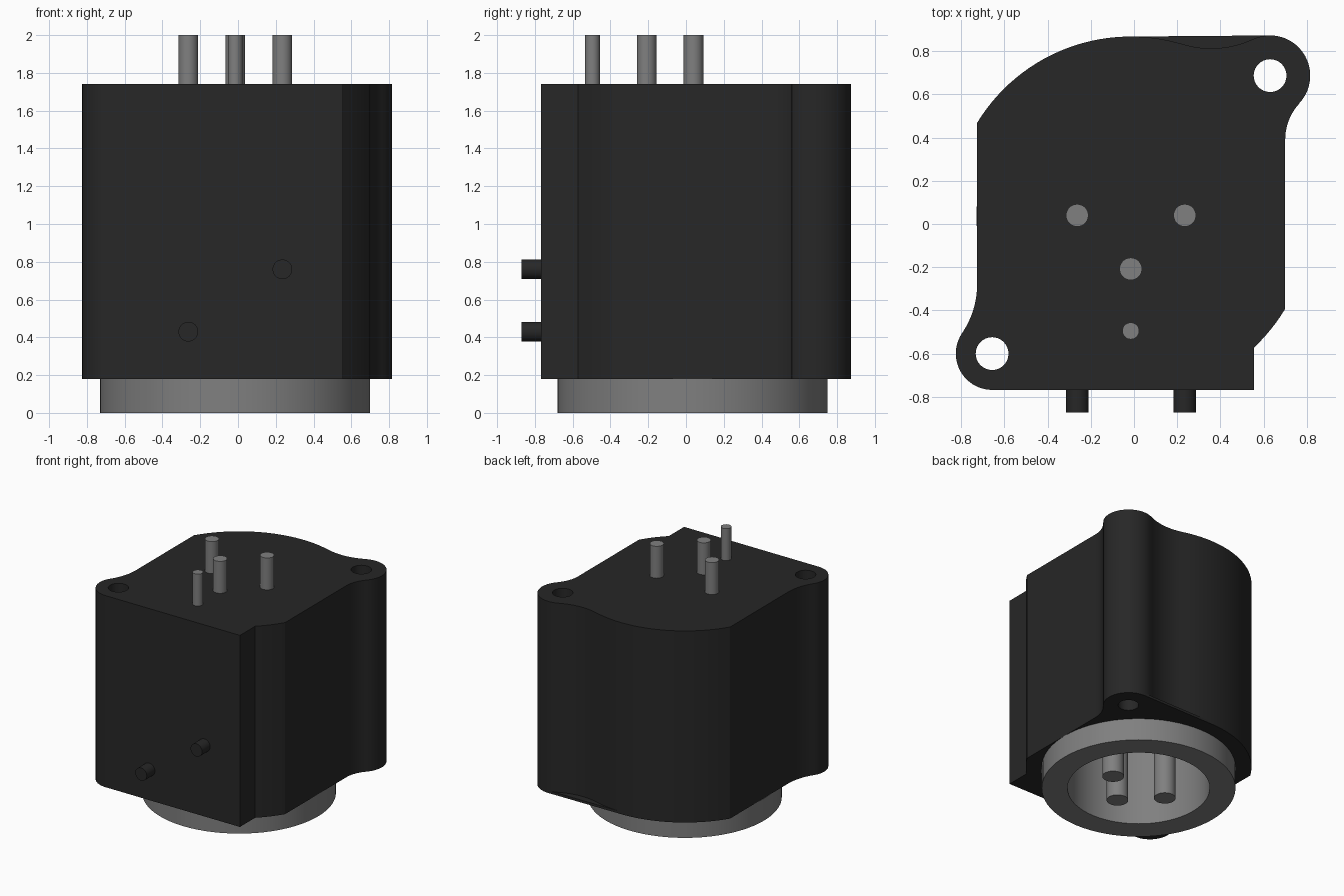
import bpy, bmesh, math
from mathutils import Matrix

cube = bpy.data.objects.get("Cube")
if cube:
    bpy.data.objects.remove(cube, do_unlink=True)


def material(name, value):
    m = bpy.data.materials.new(name)
    m.use_nodes = True
    colour = (value, value, value, 1)
    m.diffuse_color = colour
    m.node_tree.nodes["Principled BSDF"].inputs["Base Color"].default_value = colour
    return m


BLACK = material("black plastic", 0.02)
GREY = material("grey metal", 0.215)


def finish(name, bm, mat):
    bmesh.ops.recalc_face_normals(bm, faces=bm.faces)
    mesh = bpy.data.meshes.new(name)
    bm.to_mesh(mesh)
    bm.free()
    mesh.materials.append(mat)
    ob = bpy.data.objects.new(name, mesh)
    bpy.context.collection.objects.link(ob)
    return ob


def smooth(ob):
    bpy.ops.object.select_all(action='DESELECT')
    ob.select_set(True)
    bpy.context.view_layer.objects.active = ob
    bpy.ops.object.shade_smooth_by_angle(angle=math.radians(30))


def arc(cx, cy, r, a0, a1, n):
    angles = [math.radians(a0 + (a1 - a0) * i / n) for i in range(n + 1)]
    return [(cx + r * math.cos(a), cy + r * math.sin(a)) for a in angles]


def prism(name, outline, z0, z1, mat):
    bm = bmesh.new()
    face = bm.faces.new([bm.verts.new((x, y, z0)) for x, y in outline])
    ext = bmesh.ops.extrude_face_region(bm, geom=[face], use_keep_orig=True)
    top = [v for v in ext["geom"] if isinstance(v, bmesh.types.BMVert)]
    bmesh.ops.translate(bm, verts=top, vec=(0, 0, z1 - z0))
    bmesh.ops.remove_doubles(bm, verts=bm.verts, dist=1e-5)
    return finish(name, bm, mat)


def rod(name, x, y, r, z0, z1, mat, sides=32):
    return prism(name, arc(x, y, r, 0, 360, sides)[:-1], z0, z1, mat)


CX, CY, R = -0.015, 0.035, 0.833
LOBE_B = (0.63, 0.687)
LOBE_F = (-0.657, -0.6)
BASE, TOP, FLOOR = 0.18, 1.74, 1.1

# Housing outline: round core, flat sides and two blended screw lobes
lobe_back = arc(*LOBE_B, 0.186, -43, 115.3, 24)
dip = arc(0.358, 1.263, 0.45, 295.3, 253.1, 12)
back_arc = arc(CX, CY, R, 73.1, 148.6, 28)
outline = (
    [(0.555, -0.768)]
    + arc(CX, CY, R, -46.8, -30.9, 6)
    + arc(0.948, 0.39, 0.248, 180, 137, 10)
    + lobe_back[:-1] + dip + back_arc[1:]
    + arc(-1.134, -0.277, 0.408, 0, -34.1, 10)
    + arc(*LOBE_F, 0.168, 145.9, 270, 20)[1:]
)
housing = prism("housing", outline, BASE, TOP, BLACK)

# Screw holes and the socket cavity
cutters = [rod("hole_cutter", x, y, 0.076, 0, 2, BLACK) for x, y in (LOBE_B, LOBE_F)]
cutters.append(rod("cavity_cutter", CX, CY, 0.6, 0, FLOOR, BLACK, 64))
bpy.context.view_layer.objects.active = housing
for c in cutters:
    mod = housing.modifiers.new("cut", 'BOOLEAN')
    mod.object = c
    mod.operation = 'DIFFERENCE'
    mod.solver = 'EXACT'
    bpy.ops.object.modifier_apply(modifier=mod.name)
    bpy.data.objects.remove(c, do_unlink=True)
smooth(housing)

# Thin web that fills the dip at the bottom of the back
web = ([p for p in lobe_back if p[0] < 0.64 and p[1] > 0.8][:-1]
       + dip + [p for p in back_arc[1:] if p[0] > -0.02])
smooth(prism("base_web", web, BASE, BASE + 0.02, BLACK))

# Metal shell: flange ring below, sleeve lining the cavity
profile = [(0.525, 0), (0.715, 0), (0.715, BASE), (0.6, BASE), (0.6, FLOOR), (0.525, FLOOR)]
bm = bmesh.new()
verts = [bm.verts.new((r, 0, z)) for r, z in profile]
edges = [bm.edges.new((verts[i], verts[(i + 1) % len(verts)])) for i in range(len(verts))]
bmesh.ops.spin(bm, geom=verts + edges, cent=(0, 0, 0), axis=(0, 0, 1),
               angle=math.tau, steps=72, use_merge=True)
bmesh.ops.remove_doubles(bm, verts=bm.verts, dist=1e-5)
bmesh.ops.translate(bm, verts=bm.verts, vec=(CX, CY, 0))
smooth(finish("metal_shell", bm, GREY))

# Contact pins inside the shell, with solder terminals on top
for name, x, y in (("right", -0.263, 0.04), ("left", 0.235, 0.04), ("middle", -0.015, -0.208)):
    smooth(rod(name + "_contact_pin", x, y, 0.08, 0.005, FLOOR + 0.02, GREY))
    smooth(rod(name + "_terminal", x, y, 0.052, TOP - 0.02, 2, GREY))
smooth(rod("ground_terminal", -0.015, -0.495, 0.039, TOP - 0.02, 2, GREY))

# Locating pegs on the front
for name, x, z in (("right", -0.263, 0.43), ("left", 0.235, 0.76)):
    peg = rod(name + "_locating_peg", 0, 0, 0.052, 0, 0.12, BLACK)
    peg.data.transform(Matrix.Translation((x, -0.752, z)) @ Matrix.Rotation(math.pi / 2, 4, 'X'))
    smooth(peg)
